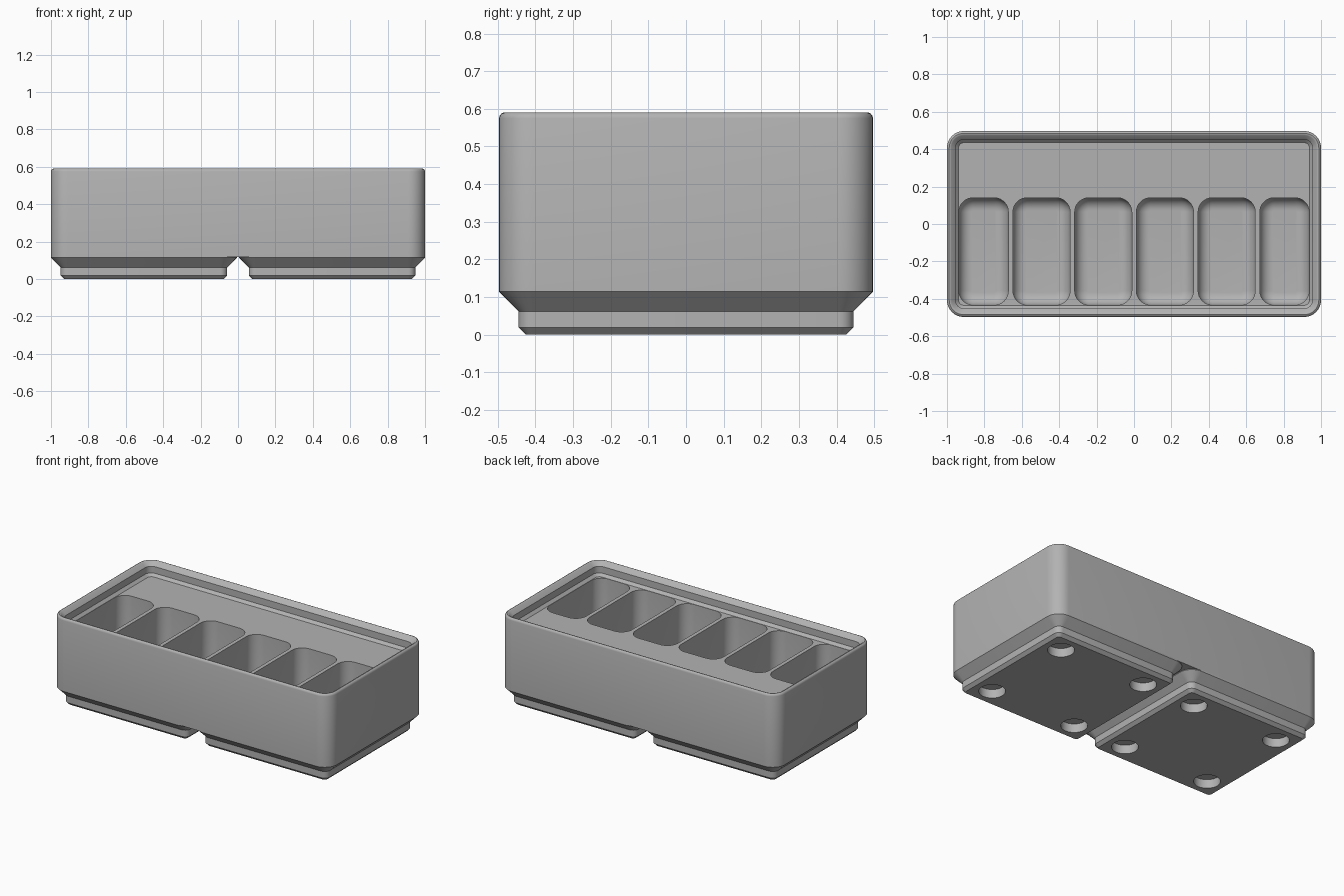
import bpy, bmesh, math
from mathutils import Vector

cube = bpy.data.objects.get("Cube")
if cube:
    bpy.data.objects.remove(cube, do_unlink=True)

grey = bpy.data.materials.new("plain grey")
grey.use_nodes = True
grey.diffuse_color = (0.45, 0.45, 0.45, 1)
grey.node_tree.nodes["Principled BSDF"].inputs["Base Color"].default_value = grey.diffuse_color


def ring(bm, cx, cy, hx, hy, r, z, steps=8):
    """Rounded rectangle of vertices at height z."""
    verts = []
    for q, (sx, sy) in enumerate([(1, 1), (-1, 1), (-1, -1), (1, -1)]):
        for i in range(steps + 1):
            a = math.pi / 2 * (q + i / steps)
            verts.append(bm.verts.new((cx + sx * (hx - r) + r * math.cos(a),
                                       cy + sy * (hy - r) + r * math.sin(a), z)))
    return verts


def loft(bm, cx, cy, hx, hy, r, profile):
    """Closed solid from (inset, height) pairs, capped at both ends."""
    rings = [ring(bm, cx, cy, hx - d, hy - d, max(r - d, 0.006), z) for d, z in profile]
    for a, b in zip(rings, rings[1:]):
        for i in range(len(a)):
            j = (i + 1) % len(a)
            bm.faces.new((a[i], a[j], b[j], b[i]))
    bm.faces.new(rings[0][::-1])
    bm.faces.new(rings[-1])


def make(name, bm):
    bmesh.ops.recalc_face_normals(bm, faces=bm.faces)
    mesh = bpy.data.meshes.new(name)
    bm.to_mesh(mesh)
    bm.free()
    obj = bpy.data.objects.new(name, mesh)
    bpy.context.collection.objects.link(obj)
    mesh.materials.append(grey)
    return obj


def finish(obj, cutter):
    """Cut the holes, drop the cutter and shade the part."""
    bpy.ops.object.select_all(action='DESELECT')
    bpy.context.view_layer.objects.active = obj
    obj.select_set(True)
    mod = obj.modifiers.new("holes", 'BOOLEAN')
    mod.operation = 'DIFFERENCE'
    mod.solver = 'EXACT'
    mod.object = cutter
    bpy.ops.object.modifier_apply(modifier=mod.name)
    bpy.data.objects.remove(cutter, do_unlink=True)
    bpy.ops.object.shade_smooth_by_angle(angle=math.radians(30))


# Bin body with rounded rim, stepped stacking lip and raised inner floor
bm = bmesh.new()
loft(bm, 0, 0, 1.0, 0.497, 0.09, [
    (0, 0.118), (0, 0.575), (0.002, 0.582), (0.006, 0.587), (0.012, 0.59),
    (0.018, 0.589), (0.023, 0.586), (0.0455, 0.563), (0.0455, 0.52), (0.0623, 0.503)])
body = make("bin_body", bm)

# Row of six pockets with filleted bottoms; the outer two are narrower
bm = bmesh.new()
front, back, floor, fillet = -0.433, 0.14, 0.168, 0.067
bottom = [(fillet * (1 - math.cos(t)), floor + fillet * (1 - math.sin(t)))
          for t in [math.pi / 2 * k / 8 for k in range(8, -1, -1)]]
for i in range(6):
    x0 = max(-0.977 + 0.33 * i, -0.936)
    x1 = min(-0.977 + 0.33 * i + 0.305, 0.936)
    loft(bm, (x0 + x1) / 2, (front + back) / 2, (x1 - x0) / 2, (back - front) / 2,
         0.0755, bottom + [(0, 0.515)])
finish(body, make("pocket_cutter", bm))

# Two stepped feet, each with four magnet holes underneath
for side, cx in (("right", -0.503), ("left", 0.503)):
    bm = bmesh.new()
    loft(bm, cx, 0, 0.497, 0.497, 0.09, [
        (0.071, 0), (0.052, 0.019), (0.052, 0.062), (0, 0.114), (0, 0.125)])
    foot = make(side + "_foot", bm)
    bm = bmesh.new()
    for sx in (-1, 1):
        for sy in (-1, 1):
            hole = bmesh.ops.create_cone(bm, cap_ends=True, segments=40, radius1=0.078,
                                         radius2=0.078, depth=0.114)
            bmesh.ops.translate(bm, verts=hole["verts"],
                                vec=Vector((cx + sx * 0.311, sy * 0.311, 0)))
    finish(foot, make("magnet_cutter", bm))
